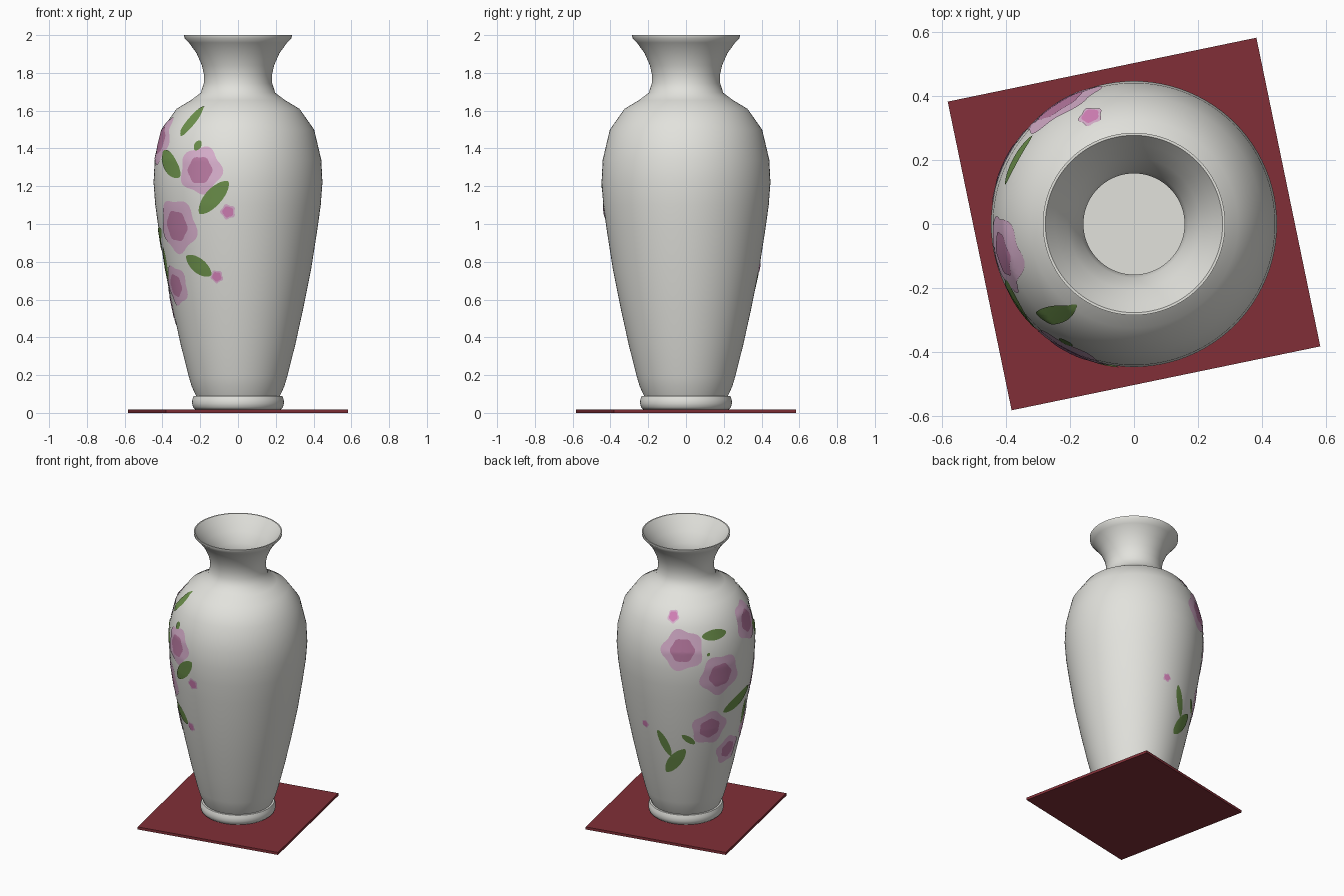
import bpy, bmesh, math
from math import sin, cos, pi, radians

if "Cube" in bpy.data.objects:
    bpy.data.objects.remove(bpy.data.objects["Cube"])


def material(name, rgb):
    m = bpy.data.materials.new(name)
    m.diffuse_color = (*rgb, 1)
    m.use_nodes = True
    m.node_tree.nodes["Principled BSDF"].inputs["Base Color"].default_value = m.diffuse_color
    return m


WHITE = material("porcelain_white", (0.76, 0.76, 0.72))
RED = material("burgundy", (0.22, 0.028, 0.038))
LIGHT = material("pale_pink", (0.70, 0.44, 0.62))
MAUVE = material("mauve_pink", (0.50, 0.20, 0.37))
BRIGHT = material("bright_pink", (0.66, 0.22, 0.48))
GREEN = material("leaf_green", (0.15, 0.28, 0.07))


def finish(bm, name, mat, smooth=True):
    me = bpy.data.meshes.new(name)
    for f in bm.faces:
        f.smooth = smooth
    bm.to_mesh(me)
    bm.free()
    me.materials.append(mat)
    if smooth:
        me.set_sharp_from_angle(angle=radians(50))
    ob = bpy.data.objects.new(name, me)
    bpy.context.collection.objects.link(ob)
    return ob


def lathe(name, profile, mat, seg=96):
    bm = bmesh.new()
    rings = []
    for r, z in profile:
        rings.append([bm.verts.new((r * cos(2 * pi * i / seg), r * sin(2 * pi * i / seg), z))
                      for i in range(seg)])
    for a, b in zip(rings, rings[1:]):
        for i in range(seg):
            j = (i + 1) % seg
            bm.faces.new((a[i], a[j], b[j], b[i]))
    bm.faces.new(rings[0][::-1])
    bm.faces.new(rings[-1])
    bmesh.ops.recalc_face_normals(bm, faces=bm.faces)
    return finish(bm, name, mat)


# square base mat, slightly turned
bm = bmesh.new()
bmesh.ops.create_cube(bm, size=1)
mat_ob = finish(bm, "base_mat", RED, smooth=False)
mat_ob.scale = (0.985, 0.985, 0.018)
mat_ob.location.z = 0.009
mat_ob.rotation_euler.z = radians(11.7)

# vase: foot, outer wall, rim, inner wall, inner floor
foot = [(0.225, 0.018), (0.238, 0.03), (0.243, 0.05), (0.242, 0.07), (0.235, 0.09)]
body = [(0.222, 0.09), (0.245, 0.14), (0.26, 0.19), (0.303, 0.36), (0.345, 0.55), (0.387, 0.76),
        (0.42, 0.97), (0.438, 1.1), (0.447, 1.22), (0.441, 1.34), (0.403, 1.5), (0.325, 1.61),
        (0.25, 1.655), (0.197, 1.695), (0.181, 1.745), (0.18, 1.79), (0.191, 1.84),
        (0.22, 1.905), (0.26, 1.96), (0.284, 1.985)]
rim = [(0.285, 2.0), (0.277, 2.0)]
inner = [(r - (0.022 if z < 1.85 else 0.013), z) for r, z in body[::-1] if 0.12 < z < 1.98]
lathe("vase", foot + body + rim + inner, WHITE)


def wall(z):
    """Outer radius and slope of the body at height z."""
    for (r0, z0), (r1, z1) in zip(body, body[1:]):
        if z0 <= z <= z1:
            k = (r1 - r0) / (z1 - z0)
            return r0 + k * (z - z0), k
    return body[-1][0], 0


def patch(bm, a, z, outline, lift, n=40, rings=6):
    """Painted patch wrapped on the wall; a = degrees from front towards -x."""
    r0 = wall(z)[0]

    def point(u, v):
        r, k = wall(z + v)
        q = lift / math.hypot(1, k)
        t = radians(a) + u / r0
        return bm.verts.new((-(r + q) * sin(t), -(r + q) * cos(t), z + v - k * q))

    centre, prev = point(0, 0), None
    for s in range(1, rings + 1):
        ring = [point(*(c * s / rings for c in outline(2 * pi * i / n))) for i in range(n)]
        for i in range(n):
            j = (i + 1) % n
            if prev:
                bm.faces.new((prev[j], ring[j], ring[i], prev[i]))
            else:
                bm.faces.new((centre, ring[j], ring[i]))
        prev = ring


def blossom(size, lobes, depth, phase):
    def f(t):
        r = size * (1 - depth + depth * cos(lobes * t + phase))
        return r * cos(t), r * sin(t)
    return f


def leaf(length, width, angle):
    def f(t):
        x = length / 2 * cos(t)
        y = width * sin(t) * abs(sin(t)) ** 0.3
        return x * cos(angle) - y * sin(angle), x * sin(angle) + y * cos(angle)
    return f


# flowers: angle, height, radius
flowers = [(148, 1.355, .145), (115, 1.16, .15), (77, 1.44, .13), (122, .77, .128),
           (95, .56, .105), (62, .675, .11), (50, .99, .15), (27, 1.285, .132)]
buds = [(7, 1.065, .042), (17, .722, .036), (158, 1.56, .04), (187, .77, .03)]
petals, centres, bud_bm = bmesh.new(), bmesh.new(), bmesh.new()
for i, (a, z, s) in enumerate(flowers):
    patch(petals, a, z, blossom(s, 5, 0.08, i * 1.3), 0.003)
    patch(centres, a, z, blossom(s * 0.56, 6, 0.05, i * 0.9), 0.005)
for i, (a, z, s) in enumerate(buds):
    patch(petals, a, z, blossom(s, 5, 0.1, i), 0.003)
    patch(bud_bm, a, z, blossom(s * 0.72, 5, 0.06, i), 0.005)
finish(petals, "petals", LIGHT)
finish(centres, "flower_centres", MAUVE)
finish(bud_bm, "buds", BRIGHT)

# leaves: start angle, start height, end angle, end height, half width
leaves = [(47, 1.465, 35, 1.62, .032), (32, 1.39, 28, 1.44, .022), (66, 1.385, 43, 1.25, .05),
          (28, 1.055, 6.5, 1.225, .045), (43, .83, 21.5, .73, .042), (73, .97, 109, .87, .045),
          (76, .88, 76, .70, .025), (131, 1.44, 107, 1.44, .035), (127, 1.31, 125, 1.33, .01),
          (173, .75, 161, .56, .028), (146, .62, 168, .43, .042), (149, .73, 136, .66, .022)]
leaf_bm = bmesh.new()
for a0, z0, a1, z1, w in leaves:
    zm = (z0 + z1) / 2
    du, dv = radians(a1 - a0) * wall(zm)[0], z1 - z0
    patch(leaf_bm, (a0 + a1) / 2, zm, leaf(math.hypot(du, dv), w, math.atan2(dv, du)), 0.004)
finish(leaf_bm, "leaves", GREEN)
